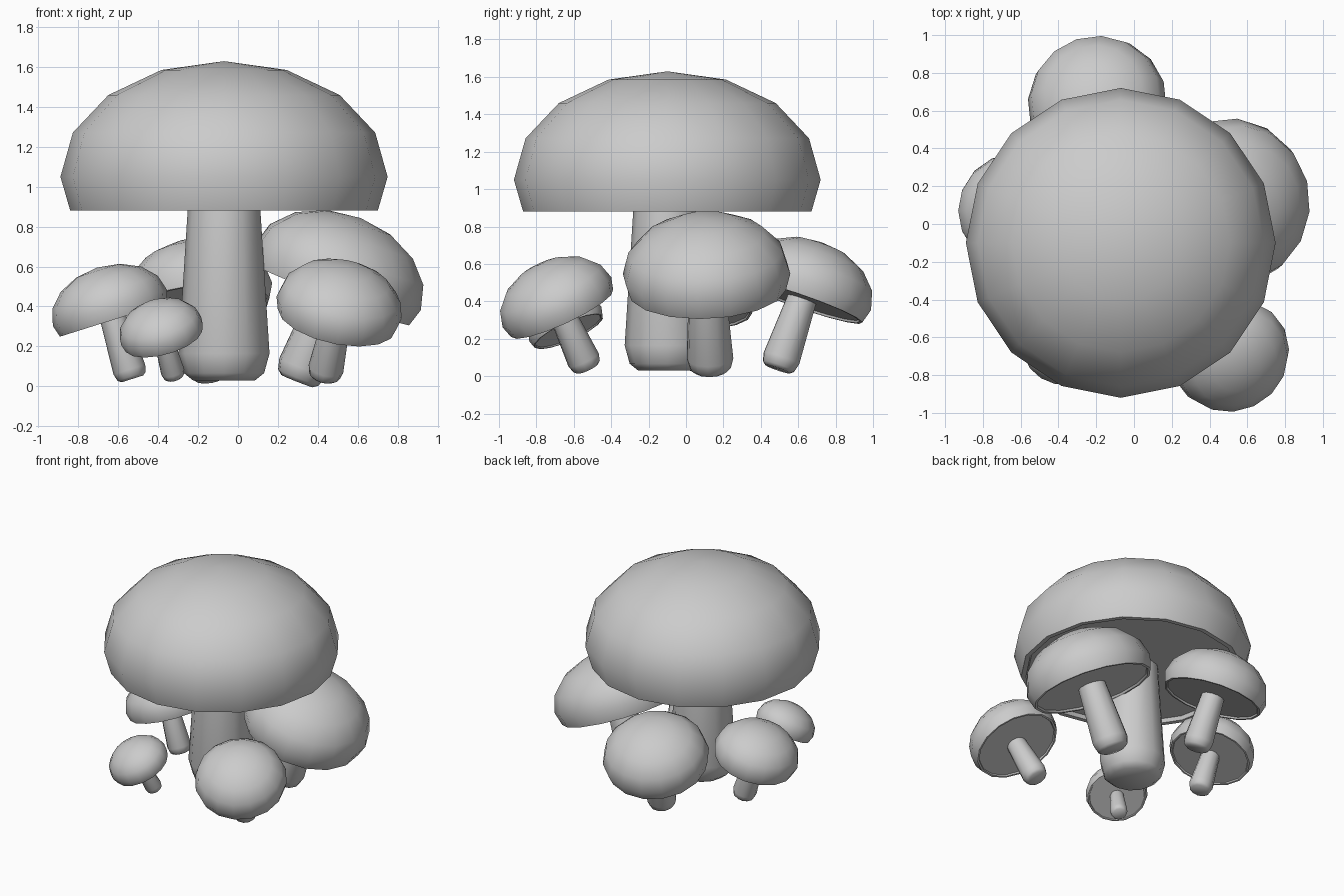
import bpy, bmesh
from math import sin, cos, pi, radians
from mathutils import Matrix, Vector

if "Cube" in bpy.data.objects:
    bpy.data.objects.remove(bpy.data.objects["Cube"])


def lathe(name, profile, sides, scale, matrix):
    """Spin an (r, z) profile from pole to pole around the z axis."""
    bm = bmesh.new()
    rings = []
    for r, z in profile:
        count = 1 if r == 0 else sides
        rings.append([bm.verts.new(matrix @ Vector((r * scale * cos(2 * pi * i / sides),
                                                    r * scale * sin(2 * pi * i / sides),
                                                    z * scale))) for i in range(count)])
    for a, b in zip(rings, rings[1:]):
        for i in range(sides):
            j = (i + 1) % sides
            quad = [a[i % len(a)], a[j % len(a)], b[j % len(b)], b[i % len(b)]]
            bm.faces.new(list(dict.fromkeys(quad)))
    bmesh.ops.recalc_face_normals(bm, faces=bm.faces)
    mesh = bpy.data.meshes.new(name)
    bm.to_mesh(mesh)
    bm.free()
    obj = bpy.data.objects.new(name, mesh)
    bpy.context.collection.objects.link(obj)
    bpy.ops.object.select_all(action='DESELECT')
    bpy.context.view_layer.objects.active = obj
    obj.select_set(True)
    bpy.ops.object.shade_smooth_by_angle(angle=radians(40))
    return obj


# Profiles for a cap of radius 1: flattened dome with a slightly sunken underside
dome = [(cos(k * pi / 8), 0.707 * sin(k * pi / 8)) for k in range(3, -1, -1)]
CAP = [(0, 0.707)] + dome + [(0.94, -0.207), (0.90, -0.207), (0.885, -0.175), (0, -0.175)]
# Tapered stem with a rounded foot
STEM = [(0, -1.244), (0.19, -1.244), (0.245, -1.20), (0.278, -1.08),
        (0.222, -0.2), (0.215, -0.1), (0, -0.1)]

# name, cap radius, cap centre, lean angle, lean direction
MUSHROOMS = [
    ("main", 0.82, (-0.07, -0.10, 1.05), 0, 0),
    ("right", 0.45, (0.50, 0.11, 0.547), 21.5, -6),
    ("front_right", 0.32, (0.507, -0.69, 0.395), 27, -65),
    ("back", 0.37, (-0.195, 0.64, 0.47), 20, 108),
    ("left", 0.30, (-0.642, 0.07, 0.393), 17.5, 180),
    ("front_left", 0.215, (-0.385, -0.645, 0.278), 28, 238),
]

for name, radius, centre, lean, direction in MUSHROOMS:
    m = (Matrix.Translation(centre) @ Matrix.Rotation(radians(direction), 4, 'Z')
         @ Matrix.Rotation(radians(lean), 4, 'Y'))
    lathe(name + "_cap", CAP, 16, radius, m)
    lathe(name + "_stem", STEM, 12, radius, m)
